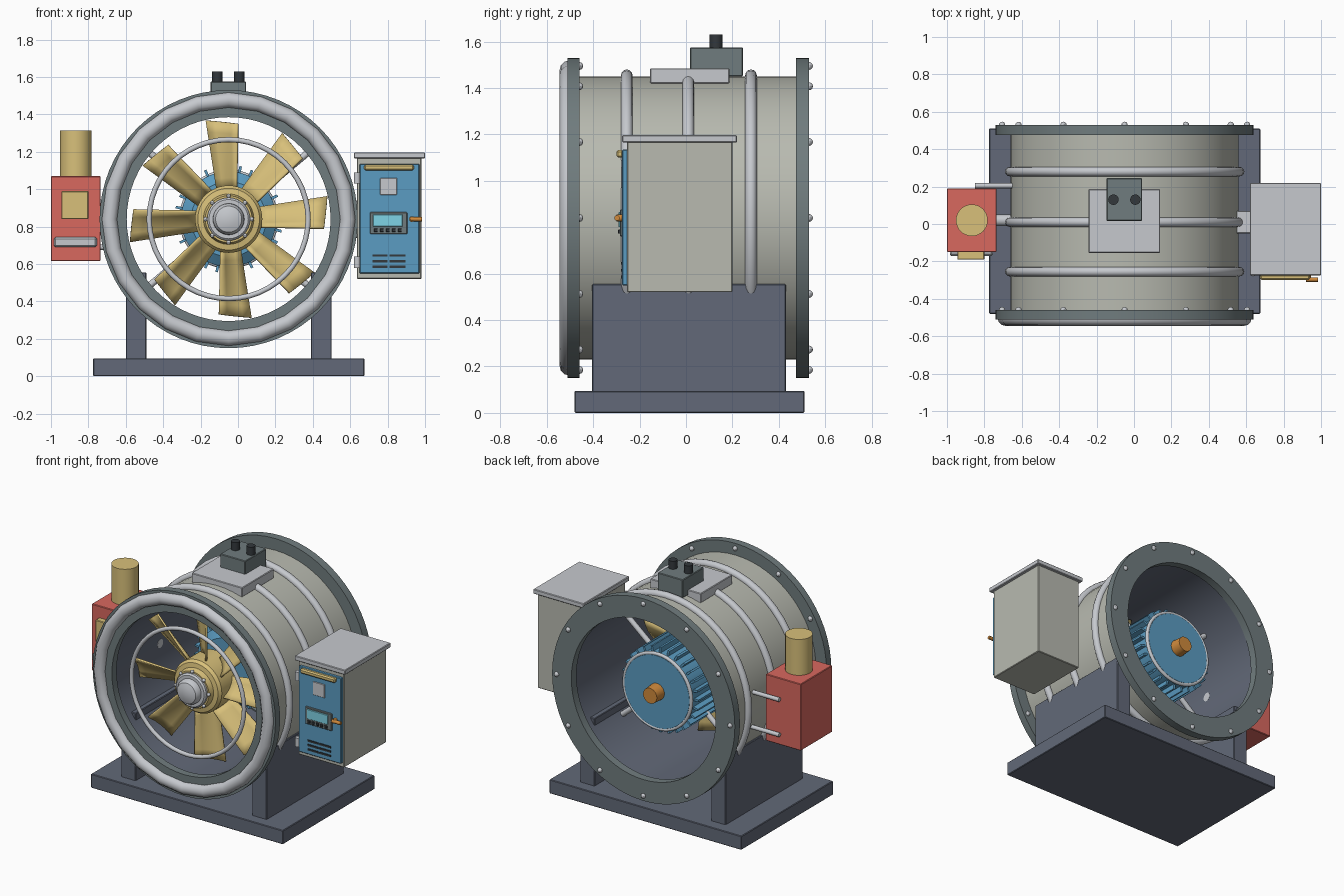
import bpy, bmesh
from math import sin, cos, pi, radians
from mathutils import Matrix, Vector

if "Cube" in bpy.data.objects:
    bpy.data.objects.remove(bpy.data.objects["Cube"])

CX, CZ = -0.05, 0.84          # fan axis runs along y through here


def mat(name, hexa):
    lin = [((int(hexa[i:i + 2], 16) / 255 + 0.055) / 1.055) ** 2.4 for i in (0, 2, 4)]
    m = bpy.data.materials.new(name)
    m.diffuse_color = (*lin, 1)
    m.use_nodes = True
    m.node_tree.nodes["Principled BSDF"].inputs["Base Color"].default_value = m.diffuse_color
    return m


STEEL, SHELL, FLANGE = mat("steel", "C6C9CE"), mat("shell", "B8BAB0"), mat("flange", "707C7E")
SLATE, GOLD, BLUE = mat("slate", "626978"), mat("gold", "D8C07A"), mat("blue", "5B9CC2")
RED, BLACK, CYAN, COPPER = mat("red", "D8685F"), mat("black", "33383C"), mat("cyan", "7FD4E6"), mat("copper", "D08A3C")


def finish(name, bm, m):
    bmesh.ops.recalc_face_normals(bm, faces=bm.faces)
    me = bpy.data.meshes.new(name)
    bm.to_mesh(me)
    bm.free()
    me.materials.append(m)
    ob = bpy.data.objects.new(name, me)
    bpy.context.collection.objects.link(ob)
    return ob


def box(name, x, y, z, m, bevel=0.004):
    bm = bmesh.new()
    bmesh.ops.create_cube(bm, size=1)
    for v in bm.verts:
        v.co = [a[0] + (c + 0.5) * (a[1] - a[0]) for a, c in zip((x, y, z), v.co)]
    if bevel:
        bmesh.ops.bevel(bm, geom=bm.edges[:], offset=bevel, segments=1, affect='EDGES')
    return finish(name, bm, m)


def rod(name, a, b, r, m, seg=24, r2=None):
    a, b = Vector(a), Vector(b)
    bm = bmesh.new()
    rot = (b - a).to_track_quat('Z', 'Y').to_matrix().to_4x4()
    bmesh.ops.create_cone(bm, cap_ends=True, segments=seg, radius1=r, radius2=r if r2 is None else r2,
                          depth=(b - a).length, matrix=Matrix.Translation((a + b) / 2) @ rot)
    return finish(name, bm, m)


def lathe(name, profile, m, closed=True, seg=64):
    """Spin a (radius, y) profile about the fan axis."""
    bm = bmesh.new()
    rings = []
    for i in range(seg):
        t = 2 * pi * i / seg
        rings.append([bm.verts.new((CX + r * cos(t), y, CZ + r * sin(t))) for r, y in profile])
    n = len(profile)
    for i in range(seg):
        p, q = rings[i], rings[(i + 1) % seg]
        for j in range(n if closed else n - 1):
            k = (j + 1) % n
            bm.faces.new((p[j], q[j], q[k], p[k]))
    if not closed:
        bm.faces.new([r[0] for r in rings])
        bm.faces.new([r[-1] for r in rings])
    return finish(name, bm, m)


def torus(name, y, R, r, m, seg=48, minor=12):
    prof = [(R + r * cos(2 * pi * k / minor), y + r * sin(2 * pi * k / minor)) for k in range(minor)]
    return lathe(name, prof, m, seg=seg)


def polar(r, deg, y):
    return Vector((CX + r * cos(radians(deg)), y, CZ + r * sin(radians(deg))))


def bolts(name, y, R, r, n, m, off=0):
    bm = bmesh.new()
    for i in range(n):
        bmesh.ops.create_uvsphere(bm, u_segments=10, v_segments=6, radius=r,
                                  matrix=Matrix.Translation(polar(R, off + 360 * i / n, y)))
    return finish(name, bm, m)


# Base and saddle legs
box("base_plate", (-0.775, 0.675), (-0.48, 0.51), (0, 0.095), SLATE)
box("left_leg", (-0.60, -0.49), (-0.405, 0.43), (0.09, 0.555), SLATE)
box("right_leg", (0.39, 0.50), (-0.405, 0.43), (0.09, 0.555), SLATE)

# Duct: outer shell, dark liner, flanges, inlet ring and bands
lathe("duct_shell", [(0.61, -0.47), (0.61, 0.48), (0.57, 0.48), (0.57, -0.47)], SHELL)
lathe("duct_liner", [(0.57, -0.49), (0.57, 0.51), (0.552, 0.51), (0.552, -0.49)], SLATE)
for name, y0, y1 in (("front_flange", -0.51, -0.46), ("rear_flange", 0.475, 0.53)):
    lathe(name, [(0.69, y0), (0.69, y1), (0.545, y1), (0.545, y0)], FLANGE)
    bolts(name + "_bolts", y1, 0.655, 0.017, 12, STEEL)
torus("inlet_ring", -0.503, 0.637, 0.042, STEEL, seg=24)
for i, y in enumerate((-0.255, 0.01, 0.28)):
    torus(f"duct_band_{i + 1}", y, 0.615, 0.025, STEEL)

# Front guard ring
torus("guard_ring", -0.47, 0.425, 0.014, STEEL)

# Fan hub with nose cap
lathe("fan_hub", [(0.165, -0.16), (0.18, -0.18), (0.18, -0.36), (0.165, -0.38), (0.135, -0.385),
                  (0.125, -0.42), (0.12, -0.42)], GOLD, closed=False, seg=48)
lathe("hub_collar", [(0.115, -0.40), (0.115, -0.435), (0.105, -0.445), (0.085, -0.445)], STEEL, False, 32)
lathe("nose_cap", [(0.085, -0.43), (0.083, -0.465), (0.07, -0.485), (0.04, -0.495), (0.01, -0.498)],
      STEEL, False, 32)
bolts("hub_bolts", -0.422, 0.124, 0.012, 8, STEEL)

# Eight twisted blades
bm = bmesh.new()
for i in range(8):
    rot = Matrix.Rotation(2 * pi * i / 8 - radians(4), 3, 'Y')
    grid = []
    for s in range(7):
        t = s / 6
        r, chord, pitch = 0.16 + 0.36 * t, 0.15 + 0.045 * t, radians(46 - 16 * t)
        row = []
        for u in (-0.5, -0.25, 0, 0.25, 0.5):
            camber = 0.016 * (1 - 4 * u * u)
            x = u * chord * cos(pitch) + camber * sin(pitch)
            y = -u * chord * sin(pitch) + camber * cos(pitch)
            p = rot @ Vector((x, y, r - 0.03 * u * t))
            row.append(bm.verts.new(p + Vector((CX, -0.28, CZ))))
        grid.append(row)
    for a, b in zip(grid, grid[1:]):
        for j in range(4):
            bm.faces.new((a[j], a[j + 1], b[j + 1], b[j]))
blades = finish("fan_blades", bm, GOLD)
sol = blades.modifiers.new("thickness", 'SOLIDIFY')
sol.thickness, sol.offset = 0.012, 0

# Motor with cooling fins, shaft and radial struts
lathe("motor_body", [(0.2, -0.04), (0.255, 0.0), (0.255, 0.37), (0.245, 0.385)], BLUE, False)
torus("motor_end_rim", 0.375, 0.253, 0.012, STEEL)
bm = bmesh.new()
for i in range(28):
    a = 2 * pi * i / 28
    bmesh.ops.create_cube(bm, size=1, matrix=Matrix.Translation((CX, 0.18, CZ)) @ Matrix.Rotation(a, 4, 'Y')
                          @ Matrix.Translation((0, 0, 0.265)) @ Matrix.Diagonal((0.014, 0.34, 0.05, 1)))
finish("motor_fins", bm, BLUE)
rod("drive_shaft", (CX, -0.17, CZ), (CX, 0.0, CZ), 0.06, STEEL)
rod("shaft_end", (CX, 0.37, CZ), (CX, 0.46, CZ), 0.058, COPPER, r2=0.052)
for i, a in enumerate((40, 140, 220, 320)):
    rod(f"motor_strut_{i + 1}", polar(0.24, a, 0.15), polar(0.57, a, 0.15), 0.018, STEEL, 12)

# Control cabinet
box("cabinet_body", (0.635, 0.98), (-0.255, 0.20), (0.52, 1.17), SHELL)
box("cabinet_lid", (0.62, 1.0), (-0.275, 0.22), (1.165, 1.197), STEEL)
box("cabinet_bracket", (0.53, 0.64), (-0.05, 0.07), (0.74, 0.94), STEEL)
box("cabinet_door", (0.65, 0.97), (-0.275, -0.25), (0.55, 1.135), BLUE)
box("door_top_bar", (0.675, 0.94), (-0.30, -0.27), (1.10, 1.132), GOLD, 0.008)
box("door_plate", (0.76, 0.85), (-0.281, -0.27), (0.97, 1.06), STEEL, 0.002)
box("display_panel", (0.705, 0.905), (-0.285, -0.27), (0.76, 0.877), FLANGE)
box("display_screen", (0.722, 0.88), (-0.291, -0.28), (0.80, 0.865), CYAN, 0.002)
for i in range(5):
    x = 0.737 + 0.032 * i
    box(f"display_button_{i + 1}", (x - 0.01, x + 0.01), (-0.292, -0.28), (0.772, 0.79), BLACK, 0.002)
for i in range(3):
    z = 0.585 + 0.03 * i
    for side, x0, x1 in (("left", 0.72, 0.80), ("right", 0.81, 0.895)):
        box(f"vent_slot_{side}_{i + 1}", (x0, x1), (-0.281, -0.27), (z - 0.006, z + 0.006), BLACK, 0)
rod("door_handle", (0.92, -0.297, 0.84), (0.985, -0.297, 0.84), 0.012, COPPER, 12)
rod("handle_pivot", (0.93, -0.27, 0.84), (0.93, -0.30, 0.84), 0.015, COPPER, 12)
for i, z in enumerate((0.61, 1.06)):
    rod(f"door_hinge_{i + 1}", (0.637, -0.262, z - 0.03), (0.637, -0.262, z + 0.03), 0.018, STEEL, 12)

# Red actuator box with canister
box("actuator_box", (-1.0, -0.735), (-0.15, 0.19), (0.615, 1.07), RED)
rod("canister", (-0.867, 0.02, 1.06), (-0.867, 0.02, 1.315), 0.085, GOLD, 32)
box("actuator_panel", (-0.945, -0.80), (-0.19, -0.145), (0.84, 0.99), GOLD)
box("actuator_grip", (-0.985, -0.755), (-0.172, -0.145), (0.69, 0.745), STEEL, 0.01)
rod("actuator_stub", (-0.74, 0.02, CZ), (-0.60, 0.02, CZ), 0.03, STEEL)
for i, z in enumerate((0.69, 0.93)):
    rod(f"actuator_rod_{i + 1}", (-0.85, 0.205, z), (-0.62, 0.205, z), 0.014, STEEL, 12)

# Terminal box on top
box("terminal_plate", (-0.243, 0.14), (-0.155, 0.187), (1.42, 1.485), STEEL)
box("terminal_box", (-0.147, 0.043), (0.017, 0.245), (1.45, 1.575), FLANGE)
for i, x in enumerate((-0.11, 0.007)):
    rod(f"cable_gland_{i + 1}", (x, 0.13, 1.57), (x, 0.13, 1.63), 0.028, BLACK, 16)

# Smooth the round surfaces, keep hard edges
bpy.ops.object.select_all(action='SELECT')
bpy.context.view_layer.objects.active = blades
bpy.ops.object.shade_smooth_by_angle(angle=radians(32))
